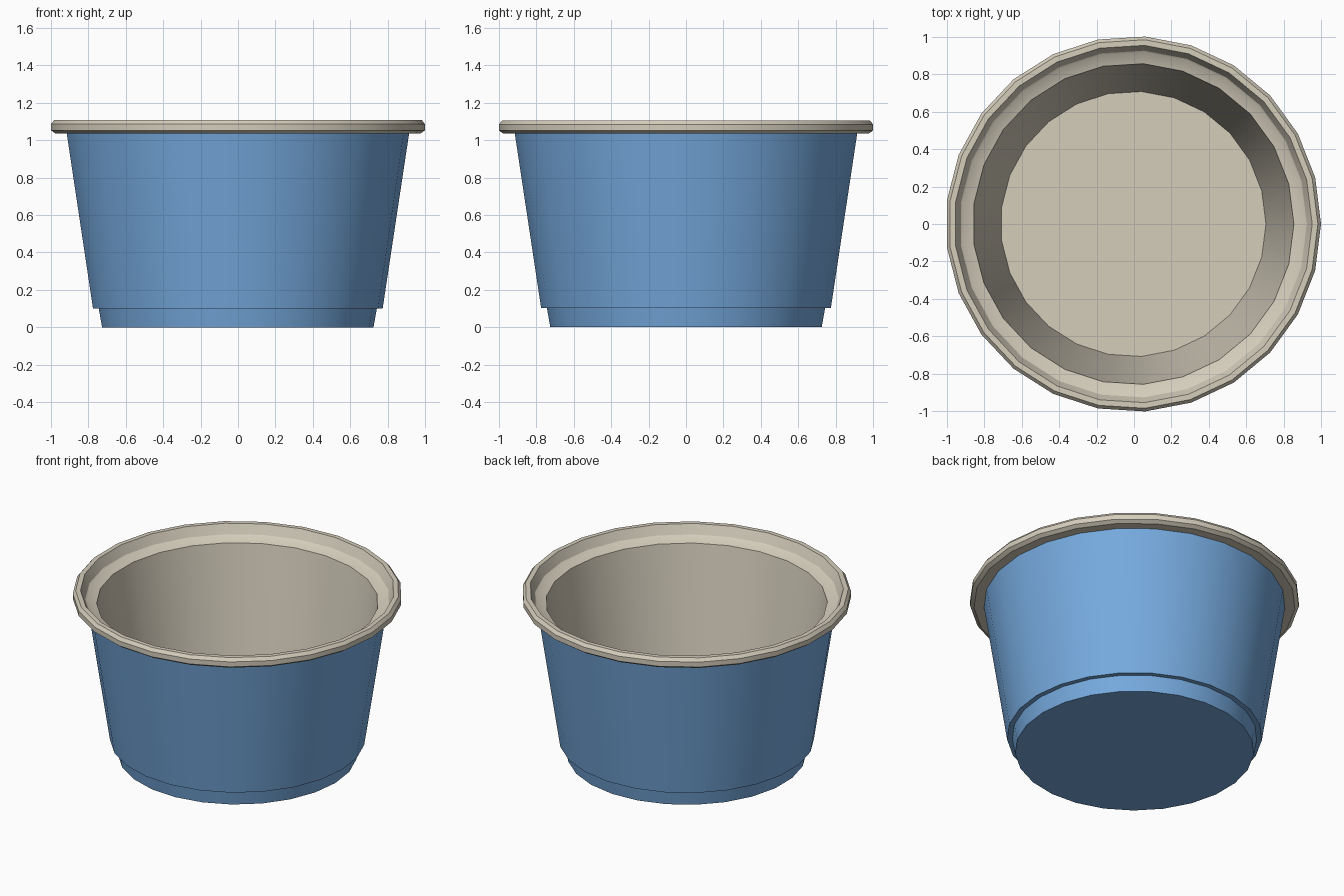
import bpy, bmesh, math

if "Cube" in bpy.data.objects:
    bpy.data.objects.remove(bpy.data.objects["Cube"])

SIDES = 25      # odd side count, one vertex on +x
SHIFT_X = -0.004  # recentre the odd polygon on x = 0


def material(name, rgb):
    m = bpy.data.materials.new(name)
    m.diffuse_color = (*rgb, 1)
    m.use_nodes = True
    m.node_tree.nodes["Principled BSDF"].inputs["Base Color"].default_value = m.diffuse_color
    return m


def lathe(name, profile, mat, cap):
    """Turn an (r, z) profile around z; cap = +1 / -1 closes the first or last ring."""
    bm = bmesh.new()
    rings = []
    for r, z in profile:
        rings.append([bm.verts.new((r * math.cos(2 * math.pi * i / SIDES) + SHIFT_X,
                                    r * math.sin(2 * math.pi * i / SIDES), z))
                      for i in range(SIDES)])
    for a, b in zip(rings, rings[1:]):
        for i in range(SIDES):
            j = (i + 1) % SIDES
            bm.faces.new((a[i], a[j], b[j], b[i]))
    if cap > 0:
        bm.faces.new(rings[-1])
    else:
        bm.faces.new(rings[0][::-1])
    me = bpy.data.meshes.new(name)
    bm.to_mesh(me)
    bm.free()
    me.materials.append(mat)
    ob = bpy.data.objects.new(name, me)
    bpy.context.collection.objects.link(ob)
    bpy.ops.object.select_all(action='DESELECT')
    ob.select_set(True)
    bpy.context.view_layer.objects.active = ob
    bpy.ops.object.shade_smooth_by_angle(angle=math.radians(25))
    return ob


blue = material("blue outside", (0.18, 0.40, 0.73))
cream = material("cream inside", (0.66, 0.61, 0.50))

# Outer shell: base, stepped foot and flared wall
lathe("outer_shell", [(0.727, 0), (0.745, 0.102), (0.776, 0.102), (0.917, 1.035)], blue, -1)

# Rim and lining: rolled lip, sunken ledge, inner wall and floor
lathe("rim_and_lining", [
    (0.917, 1.035), (0.978, 1.035), (1.002, 1.052), (1.002, 1.085),
    (0.985, 1.106), (0.955, 1.106), (0.927, 1.045), (0.918, 1.038),
    (0.857, 1.02), (0.708, 0.02)], cream, 1)
